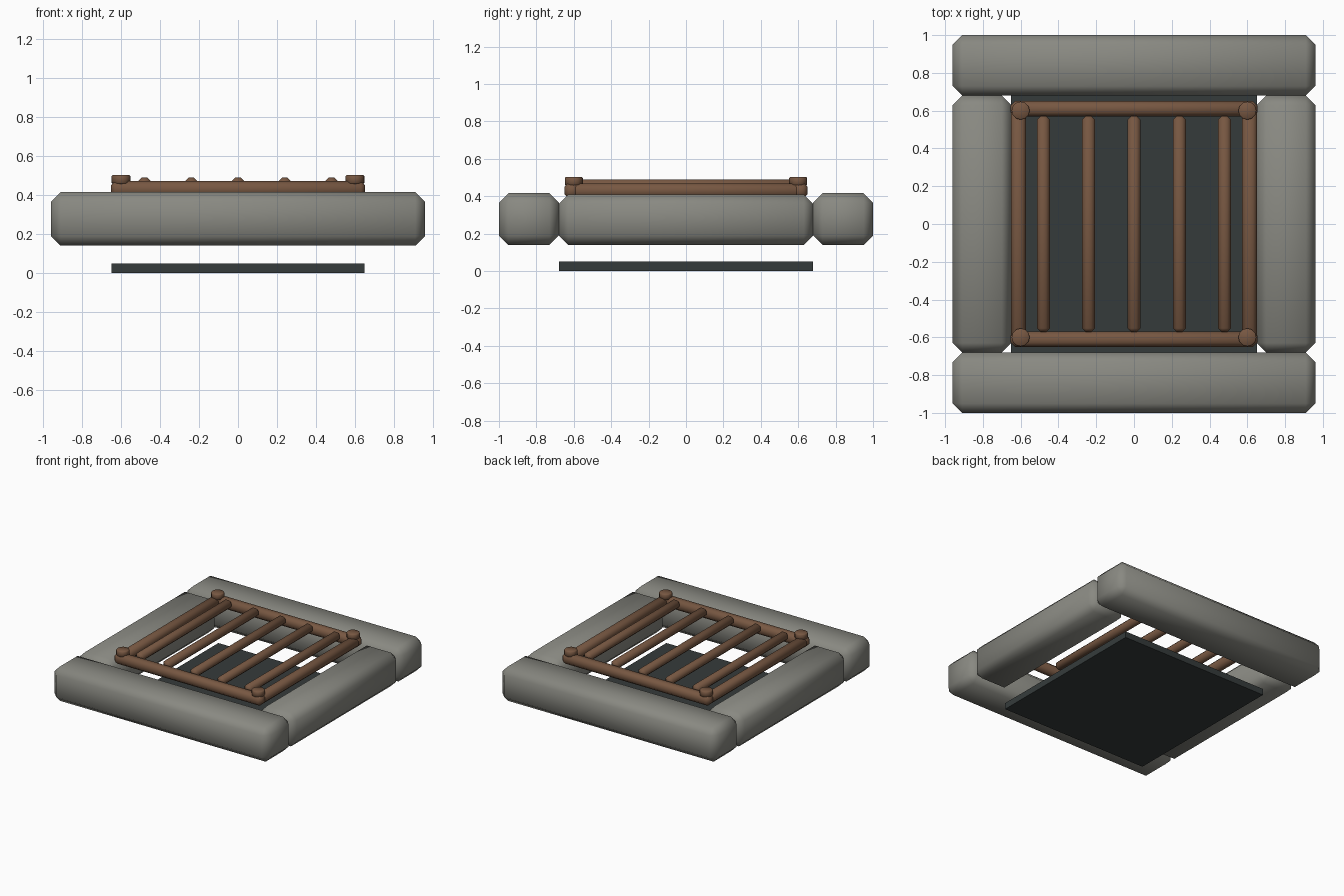
import bpy, bmesh
from mathutils import Matrix

if "Cube" in bpy.data.objects:
    bpy.data.objects.remove(bpy.data.objects["Cube"])


def material(name, color):
    m = bpy.data.materials.new(name)
    m.diffuse_color = (*color, 1)
    m.use_nodes = True
    m.node_tree.nodes["Principled BSDF"].inputs["Base Color"].default_value = m.diffuse_color
    return m


STONE = material("grey stone", (0.25, 0.25, 0.222))
RUST = material("rusty brown", (0.185, 0.096, 0.054))
DARK = material("dark slate", (0.036, 0.044, 0.044))


def finish(bm, name, mat, smooth):
    mesh = bpy.data.meshes.new(name)
    for f in bm.faces:
        f.smooth = smooth
    bm.to_mesh(mesh)
    bm.free()
    mesh.materials.append(mat)
    obj = bpy.data.objects.new(name, mesh)
    bpy.context.collection.objects.link(obj)
    return obj


def block(name, mat, lo, hi, bevel=0.0):
    """Box between two corners, with soft-shaded chamfers if bevelled."""
    size = [b - a for a, b in zip(lo, hi)]
    mid = [(a + b) / 2 for a, b in zip(lo, hi)]
    bm = bmesh.new()
    bmesh.ops.create_cube(bm, size=1, matrix=Matrix.Translation(mid) @ Matrix.Diagonal((*size, 1)))
    if bevel:
        bmesh.ops.bevel(bm, geom=bm.edges[:], offset=bevel, segments=1,
                        profile=0.5, affect='EDGES')
    return finish(bm, name, mat, bevel > 0)


def stud(name, x, y):
    """Round rivet head with a small chamfer."""
    bm = bmesh.new()
    bmesh.ops.create_cone(bm, cap_ends=True, segments=12, radius1=0.048, radius2=0.048,
                          depth=0.045, matrix=Matrix.Translation((x, y, 0.4805)))
    rims = [e for e in bm.edges if abs(e.verts[0].co.z - e.verts[1].co.z) < 1e-4]
    bmesh.ops.bevel(bm, geom=rims, offset=0.005, segments=1, profile=0.5, affect='EDGES')
    return finish(bm, name, RUST, True)


# Dark floor plate of the pit
block("pit_floor", DARK, (-0.65, -0.68, 0), (0.65, 0.68, 0.05))

# Stone frame: long front and back slabs, shorter sides between them
for side, s in (("front", -1), ("back", 1)):
    y0, y1 = sorted((s * 0.68, s * 1.0))
    block(side + "_stone", STONE, (-0.96, y0, 0.14), (0.96, y1, 0.416), 0.05)
for side, s in (("left", -1), ("right", 1)):
    x0, x1 = sorted((s * 0.65, s * 0.96))
    block(side + "_stone", STONE, (x0, -0.68, 0.14), (x1, 0.68, 0.41), 0.05)

# Grate border rails
for side, s in (("front", -1), ("back", 1)):
    y0, y1 = sorted((s * 0.57, s * 0.65))
    block(side + "_rail", RUST, (-0.653, y0, 0.39), (0.653, y1, 0.471), 0.022)
for side, s in (("left", -1), ("right", 1)):
    x0, x1 = sorted((s * 0.572, s * 0.652))
    block(side + "_rail", RUST, (x0, -0.64, 0.39), (x1, 0.64, 0.469), 0.022)

# Grate bars
for i in range(5):
    x = (i - 2) * 0.24
    block(f"bar_{i + 1}", RUST, (x - 0.034, -0.572, 0.424), (x + 0.034, 0.572, 0.49), 0.02)

# Corner studs
for x in (-0.6, 0.6):
    for y in (-0.6, 0.6):
        stud("corner_stud", x, y)
